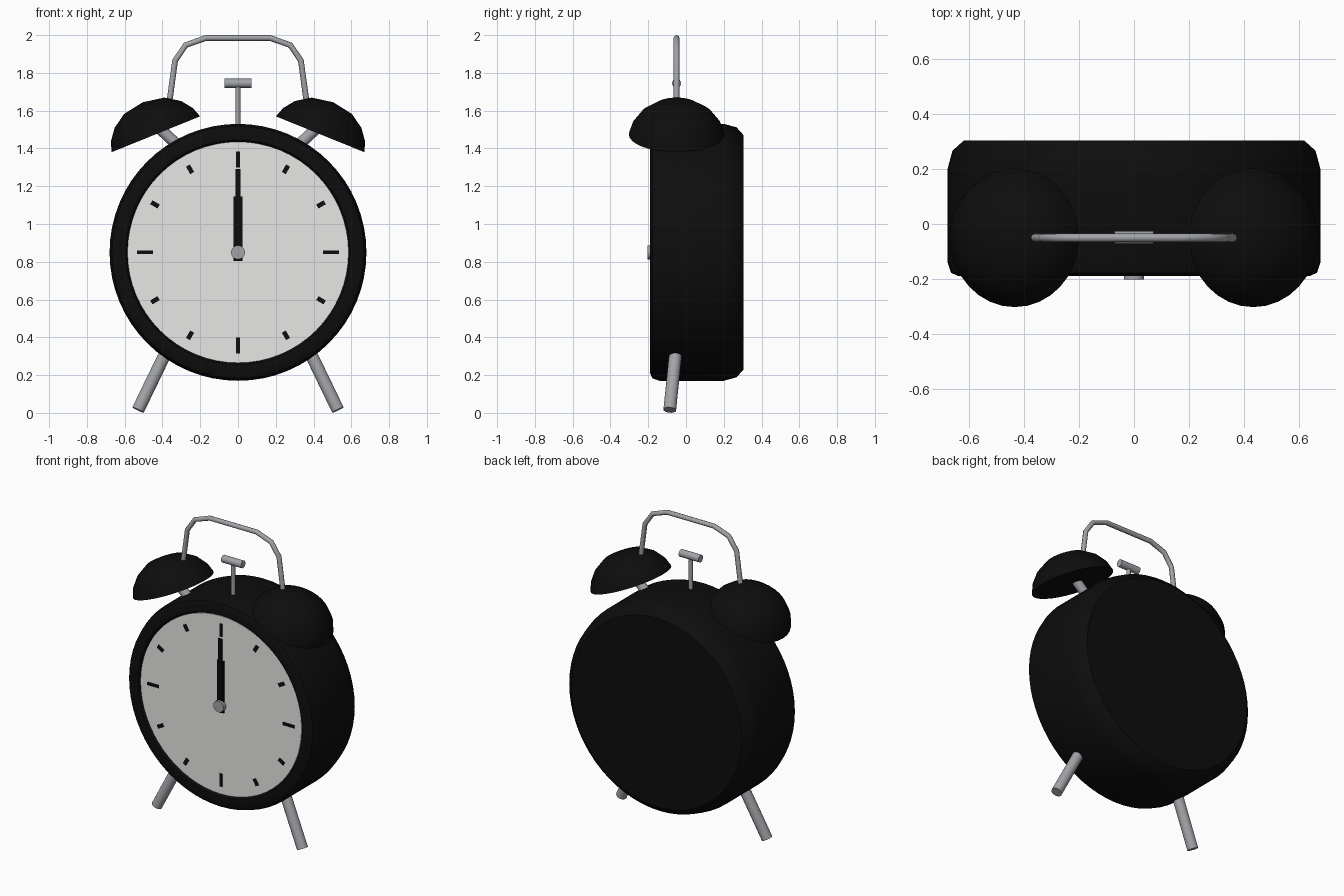
import bpy, bmesh, math
from mathutils import Vector, Matrix

if "Cube" in bpy.data.objects:
    bpy.data.objects.remove(bpy.data.objects["Cube"])


def material(name, rgb):
    m = bpy.data.materials.new(name)
    m.diffuse_color = (*rgb, 1)
    m.use_nodes = True
    m.node_tree.nodes["Principled BSDF"].inputs["Base Color"].default_value = m.diffuse_color
    return m


BLACK = material("black enamel", (0.004, 0.004, 0.004))
METAL = material("grey metal", (0.36, 0.37, 0.39))
WHITE = material("dial white", (0.8, 0.8, 0.78))

CY = -0.05   # depth of bells, handle and hammer
CZ = 0.85    # height of the dial centre


def finish(name, bm, mat, matrix=Matrix(), angle=40):
    bmesh.ops.recalc_face_normals(bm, faces=bm.faces)
    me = bpy.data.meshes.new(name)
    bm.to_mesh(me)
    bm.free()
    me.transform(matrix)
    me.materials.append(mat)
    ob = bpy.data.objects.new(name, me)
    bpy.context.collection.objects.link(ob)
    bpy.ops.object.select_all(action='DESELECT')
    ob.select_set(True)
    bpy.context.view_layer.objects.active = ob
    bpy.ops.object.shade_smooth_by_angle(angle=math.radians(angle))
    return ob


def lathe(name, profile, origin, axis, mat, sides):
    """Spin a (radius, height) profile around an axis through origin."""
    bm = bmesh.new()
    verts = [bm.verts.new((r, 0, h)) for r, h in profile]
    edges = [bm.edges.new(p) for p in zip(verts, verts[1:])]
    bmesh.ops.spin(bm, geom=verts + edges, cent=(0, 0, 0), axis=(0, 0, 1),
                   angle=math.tau, steps=sides, use_duplicate=False)
    bmesh.ops.remove_doubles(bm, verts=bm.verts, dist=1e-4)
    rot = Vector(axis).to_track_quat('Z', 'Y').to_matrix().to_4x4()
    return finish(name, bm, mat, Matrix.Translation(origin) @ rot)


def rod(name, a, b, r, mat, sides=16):
    a, b = Vector(a), Vector(b)
    n = (b - a).length
    return lathe(name, [(0, 0), (r, 0), (r, n), (0, n)], a, b - a, mat, sides)


def dial_bar(name, r0, r1, width, y0, y1, turn=0):
    """Flat bar on the dial, running radially from r0 to r1."""
    bm = bmesh.new()
    bmesh.ops.create_cube(bm, size=1)
    place = (Matrix.Translation((0, (y0 + y1) / 2, CZ))
             @ Matrix.Rotation(turn, 4, 'Y')
             @ Matrix.Translation((0, 0, (r0 + r1) / 2))
             @ Matrix.Diagonal((width, y1 - y0, r1 - r0, 1)))
    return finish(name, bm, BLACK, place, 30)


# Round case with a shallow recess for the dial
lathe("case", [(0, -0.17), (0.585, -0.17), (0.595, -0.187), (0.64, -0.19),
               (0.667, -0.178), (0.68, -0.14), (0.68, 0.2), (0.662, 0.267),
               (0.62, 0.305), (0, 0.305)], (0, 0, CZ), (0, 1, 0), BLACK, 64)
rod("dial", (0, -0.168, CZ), (0, -0.176, CZ), 0.585, WHITE, 64)

# Hour marks, longer at the quarters
for i in range(12):
    quarter = i % 3 == 0
    dial_bar(f"hour_mark_{i}", 0.45 if quarter else 0.485, 0.535 if quarter else 0.53,
             0.02 if quarter else 0.024, -0.18, -0.175, i * math.tau / 12)

# Hands and centre pin
dial_bar("hour_hand", -0.045, 0.295, 0.05, -0.184, -0.177)
dial_bar("minute_hand", -0.045, 0.44, 0.027, -0.189, -0.182)
rod("centre_pin", (0, -0.172, CZ), (0, -0.203, CZ), 0.037, METAL, 16)

# Legs, bell posts and bells on both sides
BELL = [(0, 0), (0.253, 0), (0.234, 0.055), (0.19, 0.113), (0.115, 0.163), (0, 0.183)]
for side, s in (("left", -1), ("right", 1)):
    rod(f"{side}_leg", (s * 0.529, -0.086, 0.0155), (s * 0.36, -0.05, 0.365), 0.034, METAL)
    rod(f"{side}_bell_post", (s * 0.28, CY, 1.38), (s * 0.43, CY, 1.52), 0.03, METAL)
    lathe(f"{side}_bell", BELL, (s * 0.435, CY, 1.475), (s * 0.375, 0, 0.927), BLACK, 32)

# Hammer between the bells
rod("hammer_stem", (0, CY, 1.48), (0, CY, 1.74), 0.013, METAL, 12)
rod("hammer_head", (-0.072, CY, 1.745), (0.072, CY, 1.745), 0.024, METAL, 16)

# Carrying handle: a bent tube
half = [(0.372, 1.58), (0.333, 1.865), (0.277, 1.947), (0.17, 1.985)]
path = half + [(-x, z) for x, z in reversed(half)]
cu = bpy.data.curves.new("handle_path", 'CURVE')
cu.dimensions = '3D'
cu.bevel_depth = 0.0155
cu.bevel_resolution = 2
cu.use_fill_caps = True
sp = cu.splines.new('POLY')
sp.points.add(len(path) - 1)
for p, (x, z) in zip(sp.points, path):
    p.co = (x, CY, z, 1)
tube = bpy.data.objects.new("handle_path", cu)
bpy.context.collection.objects.link(tube)
bm = bmesh.new()
bm.from_mesh(tube.to_mesh())
tube.to_mesh_clear()
bpy.data.objects.remove(tube)
bmesh.ops.remove_doubles(bm, verts=bm.verts, dist=1e-5)
finish("handle", bm, METAL, angle=50)
